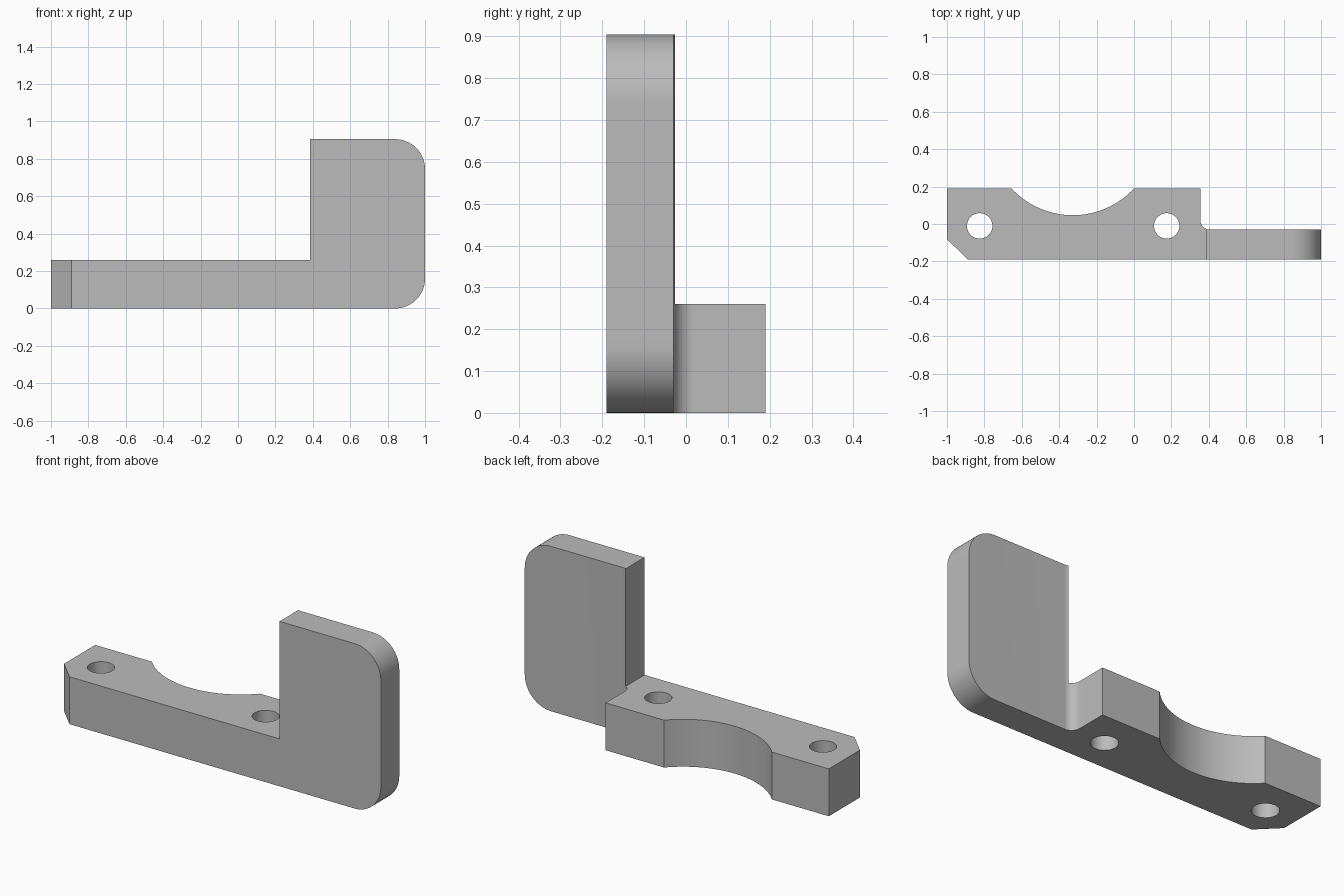
import bpy
import bmesh
from math import cos, sin, pi, atan2, hypot
from mathutils import Vector

if "Cube" in bpy.data.objects:
    bpy.data.objects.remove(bpy.data.objects["Cube"])

grey = bpy.data.materials.new("plain grey")
grey.use_nodes = True
colour = (0.5, 0.5, 0.5, 1)
grey.diffuse_color = colour
grey.node_tree.nodes["Principled BSDF"].inputs["Base Color"].default_value = colour


def arc(cx, cy, r, start, end, steps):
    """Points along a circular arc, both ends included."""
    angles = [start + (end - start) * i / steps for i in range(steps + 1)]
    return [(cx + r * cos(a), cy + r * sin(a)) for a in angles]


def prism(name, points, place, direction):
    """Extrude a closed outline along a direction."""
    bm = bmesh.new()
    face = bm.faces.new([bm.verts.new(place(u, v)) for u, v in points])
    top = bmesh.ops.extrude_face_region(bm, geom=[face])["geom"]
    moved = [g for g in top if isinstance(g, bmesh.types.BMVert)]
    bmesh.ops.translate(bm, verts=moved, vec=Vector(direction))
    bmesh.ops.recalc_face_normals(bm, faces=bm.faces)
    mesh = bpy.data.meshes.new(name)
    bm.to_mesh(mesh)
    bm.free()
    mesh.materials.append(grey)
    obj = bpy.data.objects.new(name, mesh)
    bpy.context.collection.objects.link(obj)
    return obj


def combine(target, tool, operation):
    """Apply a boolean and discard the tool."""
    mod = target.modifiers.new(operation, "BOOLEAN")
    mod.object, mod.operation, mod.solver = tool, operation, "EXACT"
    bpy.context.view_layer.objects.active = target
    bpy.ops.object.modifier_apply(modifier=mod.name)
    bpy.data.objects.remove(tool)


FRONT, BACK, PLATE_BACK = -0.19, 0.19, -0.03

# Side silhouette: low bar with a tall, rounded plate at one end
r = 0.16
silhouette = [(-1.1, 0)]
silhouette += arc(1 - r, r, r, -pi / 2, 0, 24)
silhouette += arc(1 - r, 0.905 - r, r, 0, pi / 2, 24)
silhouette += [(0.385, 0.905), (0.385, 0.26), (-1.1, 0.26)]
bracket = prism("bracket", silhouette, lambda u, v: (u, -0.3, v), (0, 0.6, 0))

# Plan outline: chamfered end, curved recess in the back and a small inner fillet
half, depth, mid = 0.3275, 0.143, -0.3275
radius = (half ** 2 + depth ** 2) / (2 * depth)
centre_y = BACK - depth + radius
sweep = atan2(half, radius - depth)
plan = [(-1, -0.08), (-0.89, FRONT), (1.1, FRONT), (1.1, PLATE_BACK)]
plan += arc(0.405, 0.02, 0.05, -pi / 2, -pi, 12)
plan += [(0.355, BACK)]
plan += arc(mid, centre_y, radius, -pi / 2 + sweep, -pi / 2 - sweep, 32)
plan += [(-1, BACK)]
outline = prism("plan_outline", plan, lambda u, v: (u, v, -0.1), (0, 0, 1.2))
combine(bracket, outline, "INTERSECT")

# Two bolt holes through the bar
for x in (-0.825, 0.175):
    circle = arc(x, -0.01, 0.068, 0, 2 * pi, 48)[:-1]
    hole = prism("bolt_hole", circle, lambda u, v: (u, v, -0.1), (0, 0, 0.5))
    combine(bracket, hole, "DIFFERENCE")

# Smooth curved walls, keep edges crisp
bpy.ops.object.select_all(action="DESELECT")
bracket.select_set(True)
bpy.context.view_layer.objects.active = bracket
bpy.ops.object.shade_smooth_by_angle(angle=pi / 9)
